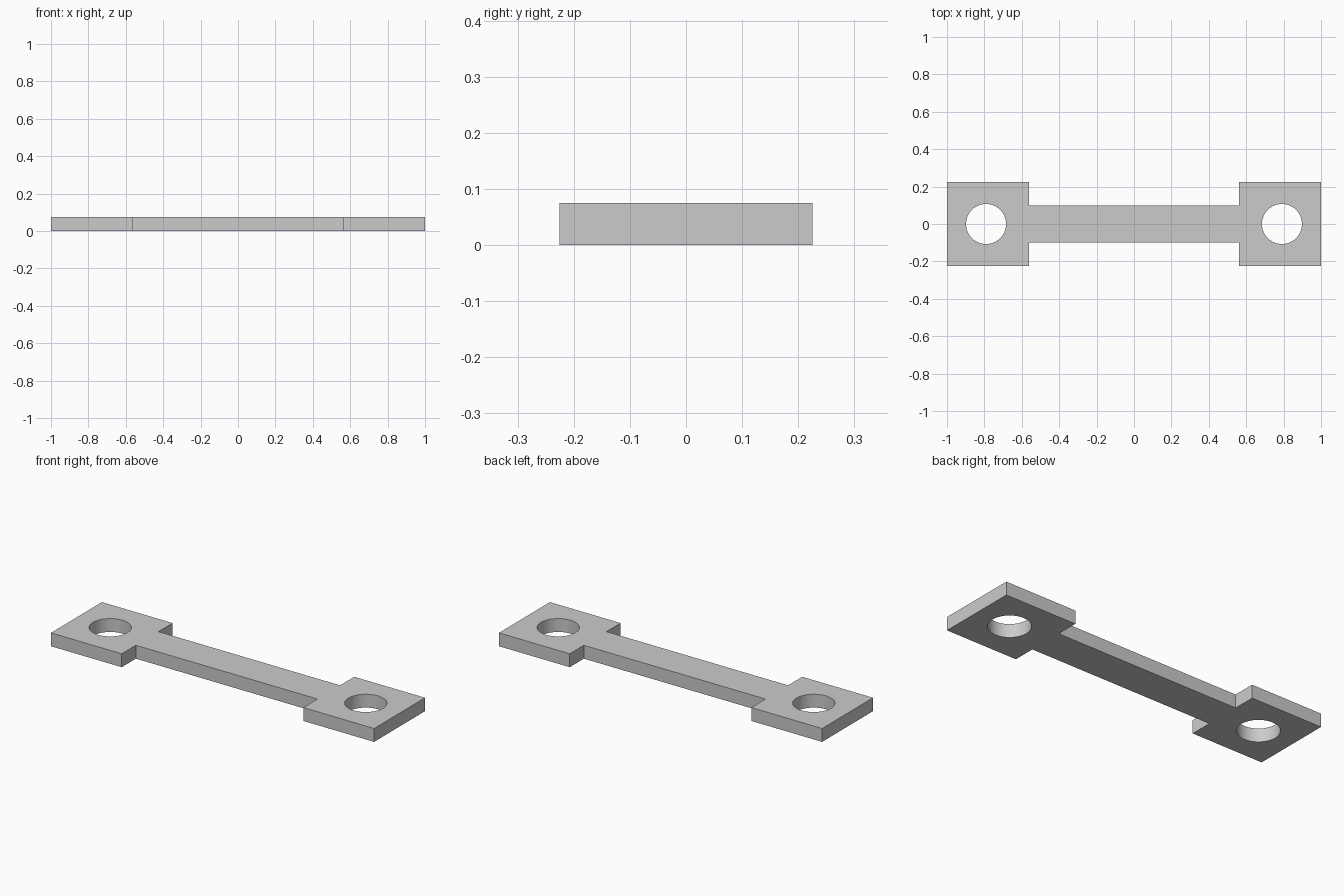
import bpy
import bmesh

cube = bpy.data.objects.get("Cube")
if cube:
    bpy.data.objects.remove(cube, do_unlink=True)

THICK = 0.075
HOLE_X, HOLE_R = 0.791, 0.107

grey = bpy.data.materials.new("light_grey")
grey.use_nodes = True
colour = (0.6, 0.6, 0.6, 1)
grey.diffuse_color = colour
grey.node_tree.nodes["Principled BSDF"].inputs["Base Color"].default_value = colour

# Flat link: one quarter of the outline, mirrored to all four corners
quarter = [(1, 0.225), (0.562, 0.225), (0.562, 0.1)]
half = quarter + [(-x, y) for x, y in reversed(quarter)]
outline = half + [(x, -y) for x, y in reversed(half)]

bm = bmesh.new()
base = bm.faces.new([bm.verts.new((x, y, 0)) for x, y in outline])
top = bmesh.ops.extrude_face_region(bm, geom=[base])["geom"]
bmesh.ops.translate(bm, vec=(0, 0, THICK),
                    verts=[v for v in top if isinstance(v, bmesh.types.BMVert)])
bmesh.ops.recalc_face_normals(bm, faces=bm.faces)
mesh = bpy.data.meshes.new("link_plate")
bm.to_mesh(mesh)
bm.free()
mesh.materials.append(grey)
plate = bpy.data.objects.new("link_plate", mesh)
bpy.context.collection.objects.link(plate)

# Round hole through each end pad
cutters = []
for side, name in ((1, "left"), (-1, "right")):
    bpy.ops.mesh.primitive_cylinder_add(vertices=64, radius=HOLE_R, depth=THICK * 3,
                                        location=(side * HOLE_X, 0, THICK / 2))
    cutter = bpy.context.object
    cutter.name = name + "_hole_cutter"
    cutter.data.materials.append(grey)
    cutters.append(cutter)
    cut = plate.modifiers.new(name + "_hole", "BOOLEAN")
    cut.operation = "DIFFERENCE"
    cut.solver = "EXACT"
    cut.object = cutter

# Apply the cuts, remove the cutters and smooth the hole walls
bpy.ops.object.select_all(action="DESELECT")
plate.select_set(True)
bpy.context.view_layer.objects.active = plate
for name in [m.name for m in plate.modifiers]:
    bpy.ops.object.modifier_apply(modifier=name)
for cutter in cutters:
    bpy.data.objects.remove(cutter, do_unlink=True)
bpy.ops.object.shade_smooth_by_angle()
